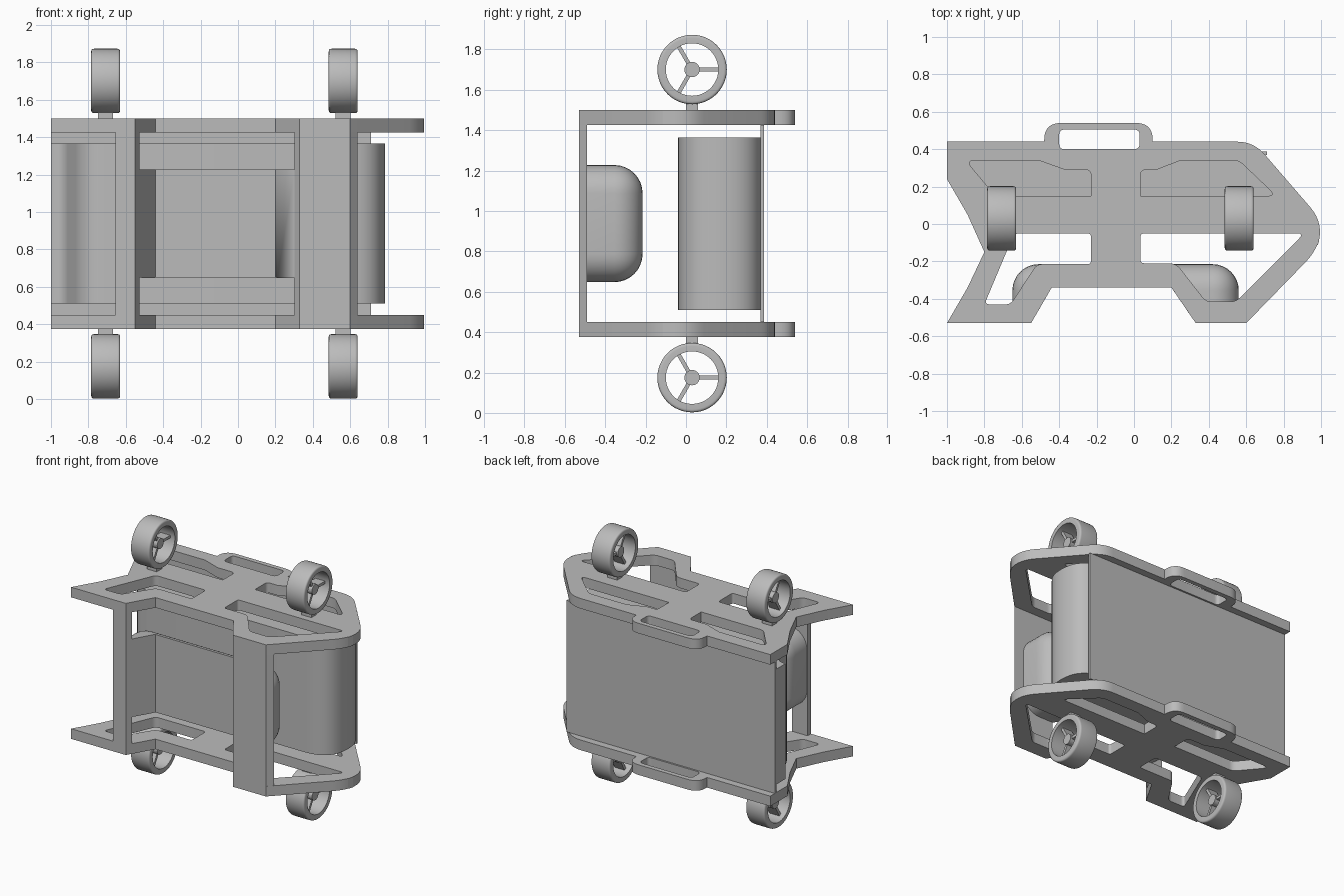
import bpy, bmesh
from math import pi, radians
from mathutils import Vector, Matrix

if "Cube" in bpy.data.objects:
    bpy.data.objects.remove(bpy.data.objects["Cube"])

grey = bpy.data.materials.new("plain grey")
grey.use_nodes = True
grey.diffuse_color = (0.5, 0.5, 0.5, 1)
grey.node_tree.nodes["Principled BSDF"].inputs["Base Color"].default_value = (0.5, 0.5, 0.5, 1)

MID = 0.9375  # height of the mirror plane between the two side frames


def add(name, data, smooth=True):
    ob = bpy.data.objects.new(name, data)
    bpy.context.collection.objects.link(ob)
    data.materials.append(grey)
    bpy.ops.object.select_all(action='DESELECT')
    ob.select_set(True)
    bpy.context.view_layer.objects.active = ob
    if ob.type == 'CURVE':
        bpy.ops.object.convert(target='MESH')
        ob = bpy.context.object
    if smooth:
        bpy.ops.object.shade_smooth_by_angle(angle=radians(30))
    return ob


def add_bmesh(name, bm, smooth=True):
    bmesh.ops.recalc_face_normals(bm, faces=bm.faces)
    me = bpy.data.meshes.new(name)
    bm.to_mesh(me)
    bm.free()
    return add(name, me, smooth)


def rounded(points, steps=8):
    """Outline whose corners (x, y, cut) are rounded by their cut length."""
    out = []
    for i, (x, y, *cut) in enumerate(points):
        p = Vector((x, y))
        if not cut:
            out.append(p)
            continue
        a, b = (p + (Vector(points[j % len(points)][:2]) - p).normalized() * cut[0]
                for j in (i - 1, i + 1))
        for k in range(steps + 1):
            t = k / steps
            out.append(a * (1 - t) ** 2 + p * 2 * t * (1 - t) + b * t * t)
    return out


def slab(name, loops, z0, z1):
    """Extruded outline; any further loops become holes."""
    cu = bpy.data.curves.new(name, 'CURVE')
    cu.dimensions = '2D'
    cu.fill_mode = 'BOTH'
    cu.extrude = (z1 - z0) / 2
    for loop in loops:
        pts = rounded(loop)
        sp = cu.splines.new('POLY')
        sp.points.add(len(pts) - 1)
        for q, p in zip(sp.points, pts):
            q.co = (p.x, p.y, 0, 1)
        sp.use_cyclic_u = True
    ob = add(name, cu)
    ob.location.z = (z0 + z1) / 2
    return ob


# Side frames: outline with grab handle, then the five openings
outline = [(-1, .44), (-.48, .44), (-.48, .54, .09), (.1, .54, .09), (.1, .44),
           (.64, .44, .09), (1.02, 0, .12), (.97, -.15, .08), (.6, -.53), (.33, -.53),
           (.2, -.34), (-.44, -.34), (-.55, -.53), (-1, -.53), (-.89, -.34),
           (-.8, -.15), (-.89, .05), (-1, .24)]
handle_slot = [(-.4, .505, .03), (.03, .505, .03), (.03, .4, .03), (-.4, .4, .03)]
back_left = [(-.9, .34, .05), (-.51, .34), (-.37, .29), (-.23, .29, .03),
             (-.23, .15), (-.74, .15, .03)]
back_right = [(.035, .29, .03), (.12, .29), (.25, .34), (.56, .34, .03),
              (.76, .15, .05), (.035, .15)]
front_left = [(-.64, -.05, .03), (-.23, -.05, .02), (-.23, -.215, .02), (-.52, -.215, .03),
              (-.66, -.43, .03), (-.8, -.43, .03)]
front_right = [(.035, -.05, .02), (.91, -.05, .04), (.545, -.415, .03), (.385, -.415, .03),
               (.225, -.21, .04), (.035, -.21, .02)]
loops = [outline, handle_slot, back_left, back_right, front_left, front_right]
for name, z in (("lower_side_frame", .375), ("upper_side_frame", 1.425)):
    slab(name, loops, z, z + .075)

# Front posts joining the frames
slab("left_front_post", [[(.33, -.53), (.6, -.53), (.638, -.49), (.303, -.49)]], .376, 1.499)
slab("right_front_post", [[(-.655, -.53), (-.55, -.53), (-.527, -.49), (-.655, -.49)]], .376, 1.499)

# Back panel and the round-ended tank in front of it
slab("back_panel", [[(-1, .37), (.71, .37), (.71, .387), (-1, .387)]], .45, 1.425)
slab("tank", [[(-1, .38), (-1, .26), (-.93, .26, .06), (-.83, -.04, .12),
               (.785, -.04, .21), (.785, .38, .21)]], .51, 1.365)

# Rounded front case with a tapered recess cut in its face
bm = bmesh.new()
bmesh.ops.create_cube(bm, size=1)
bmesh.ops.scale(bm, vec=(1.21, .275, .58), verts=bm.verts)
bmesh.ops.translate(bm, vec=(-.045, -.3525, MID), verts=bm.verts)
edges = [e for e in bm.edges if max(v.co.y for v in e.verts) > -.3]
bmesh.ops.bevel(bm, geom=edges, offset=.14, segments=8, profile=.5, affect='EDGES')
case = add_bmesh("front_case", bm)
cutter = slab("recess_cutter", [[(-.573, -.57), (.357, -.57), (.2, -.34), (-.44, -.34)]], .5, 1.4)
cut = case.modifiers.new("recess", 'BOOLEAN')
cut.operation = 'DIFFERENCE'
cut.solver = 'EXACT'
cut.object = cutter
bpy.context.view_layer.update()
bpy.context.view_layer.objects.active = case
bpy.ops.object.modifier_apply(modifier=cut.name)
bpy.data.objects.remove(cutter)


# Wheels: lathed tyre, hub, three spokes and a mounting block
def box(bm, size, matrix):
    bmesh.ops.create_cube(bm, size=1, matrix=matrix @ Matrix.Diagonal((*size, 1)))


def wheel(name, x, z, side):
    bm = bmesh.new()
    w, r, inner, c = .0775, .172, .13, .015
    profile = rounded([(-w, inner), (-w, r, c), (w, r, c), (w, inner)], 4)
    verts = [bm.verts.new((p.x, p.y, 0)) for p in profile]
    ring = [bm.edges.new((verts[i - 1], verts[i])) for i in range(len(verts))]
    bmesh.ops.spin(bm, geom=verts + ring, axis=(1, 0, 0), cent=(0, 0, 0),
                   angle=2 * pi, steps=48)
    bmesh.ops.remove_doubles(bm, verts=bm.verts, dist=.0001)
    bmesh.ops.create_cone(bm, cap_ends=True, segments=24, radius1=.038, radius2=.038,
                          depth=.1, matrix=Matrix.Rotation(pi / 2, 4, 'Y'))
    for k in range(3):
        turn = Matrix.Rotation(k * 2 * pi / 3, 4, 'X')
        box(bm, (.08, .11, .02), turn @ Matrix.Translation((0, .08, 0)))
    box(bm, (.08, .06, .05), Matrix.Translation((0, -.0, -side * .183)))
    add_bmesh(name, bm).location = (x, .03, z)


for end, x in (("left", .5625), ("right", -.7075)):
    for level, side in (("upper", 1), ("lower", -1)):
        wheel(f"{level}_{end}_wheel", x, MID + side * .763, side)
